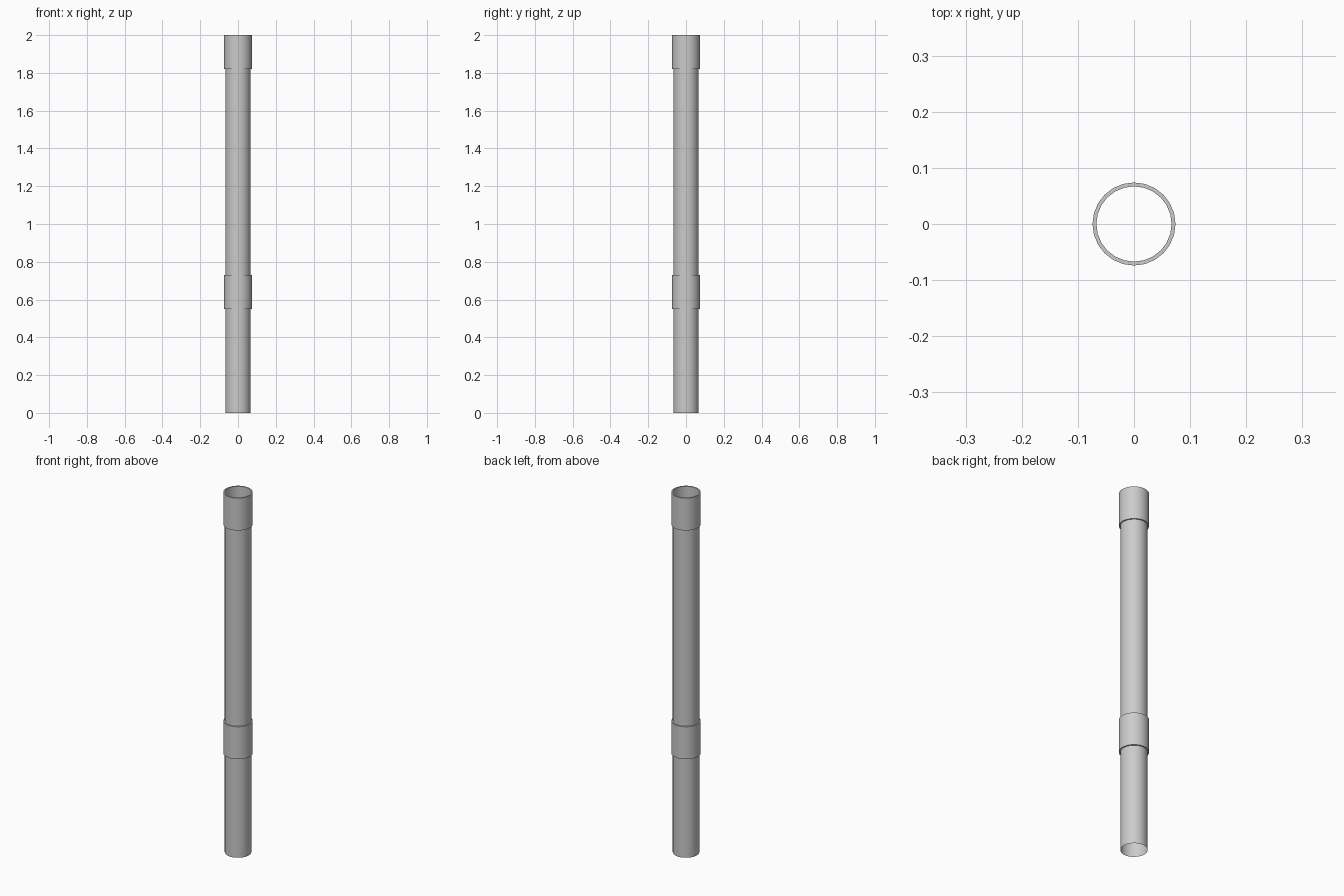
import bpy, bmesh, math

if "Cube" in bpy.data.objects:
    bpy.data.objects.remove(bpy.data.objects["Cube"])

SIDES = 24
PIPE_R = 0.067
COLLAR_R = 0.074


def lathe(name, profile):
    """Spin an open (radius, z) profile around the z axis."""
    bm = bmesh.new()
    rings = []
    for r, z in profile:
        rings.append([bm.verts.new((r * math.cos(2 * math.pi * i / SIDES),
                                    r * math.sin(2 * math.pi * i / SIDES), z))
                      for i in range(SIDES)])
    for a, b in zip(rings, rings[1:]):
        for i in range(SIDES):
            j = (i + 1) % SIDES
            bm.faces.new((a[i], a[j], b[j], b[i]))
    mesh = bpy.data.meshes.new(name)
    bm.to_mesh(mesh)
    bm.free()
    obj = bpy.data.objects.new(name, mesh)
    bpy.context.collection.objects.link(obj)
    bpy.ops.object.select_all(action='DESELECT')
    obj.select_set(True)
    bpy.context.view_layer.objects.active = obj
    bpy.ops.object.shade_smooth_by_angle(angle=math.radians(35))
    return obj


# Hollow thin-walled pipe, open at both ends
lathe("pipe", [(PIPE_R, 0.0), (PIPE_R, 2.0)])

# Wider collars with flat annular ends
for name, z0, z1 in (("middle_collar", 0.55, 0.73), ("top_collar", 1.82, 2.0)):
    lathe(name, [(PIPE_R, z0), (COLLAR_R, z0), (COLLAR_R, z1), (PIPE_R, z1)])
